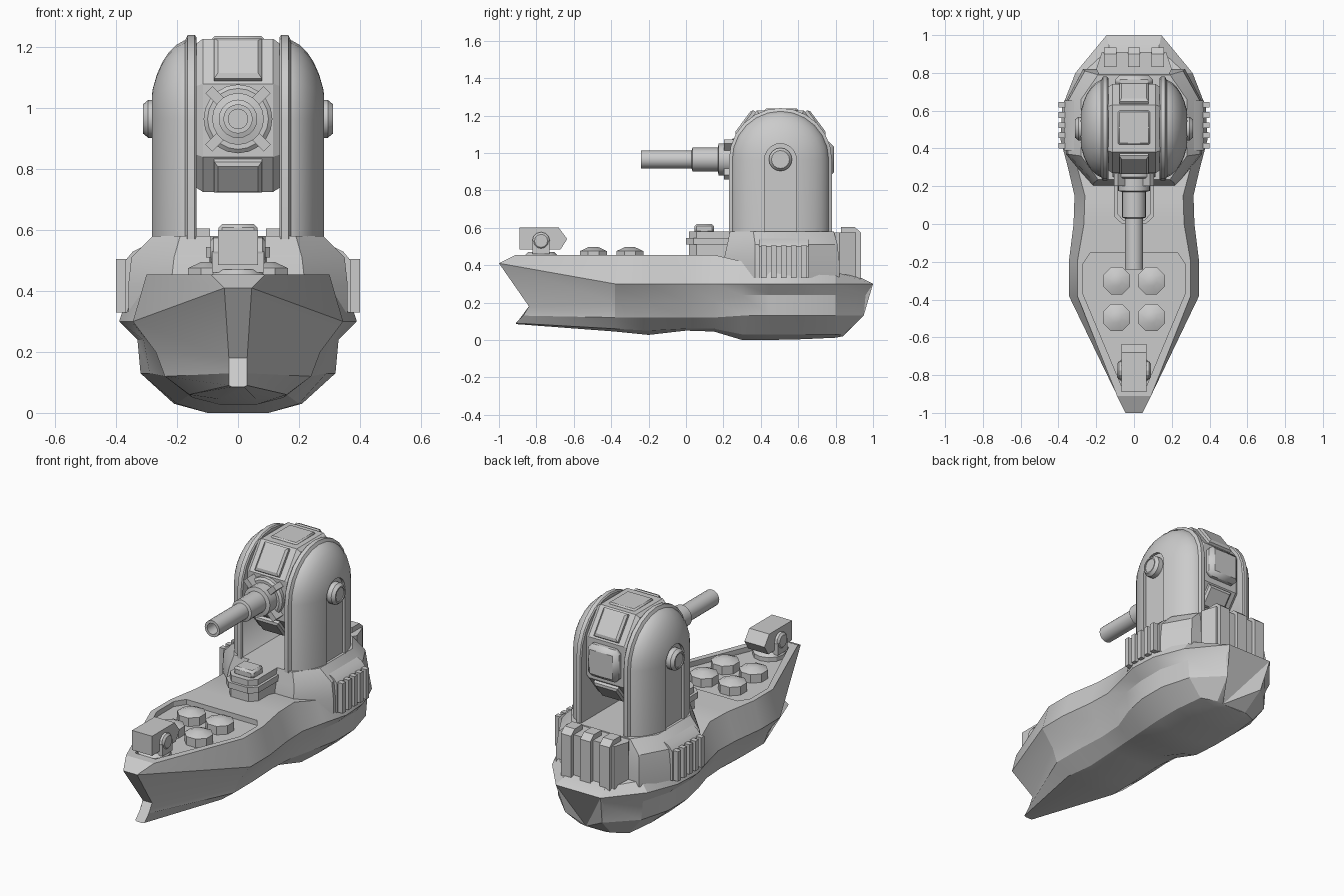
import bpy, bmesh
from math import sin, cos, pi

if "Cube" in bpy.data.objects:
    bpy.data.objects.remove(bpy.data.objects["Cube"])

CY, CZ = 0.505, 0.965   # turret pivot


def loft(name, rings, mirror=False):
    """Skin a list of equal-length rings, with capped ends."""
    bm = bmesh.new()
    rows = [[bm.verts.new(p) for p in r] for r in rings]
    n = len(rows[0])
    for a, b in zip(rows, rows[1:]):
        for i in range(n):
            j = (i + 1) % n
            bm.faces.new((a[i], a[j], b[j], b[i]))
    bm.faces.new(rows[0])
    bm.faces.new(rows[-1])
    bmesh.ops.remove_doubles(bm, verts=bm.verts, dist=1e-5)
    bmesh.ops.recalc_face_normals(bm, faces=bm.faces)
    me = bpy.data.meshes.new(name)
    bm.to_mesh(me)
    bm.free()
    ob = bpy.data.objects.new(name, me)
    bpy.context.collection.objects.link(ob)
    if mirror:
        m = ob.modifiers.new("mirror", 'MIRROR')
        m.use_mirror_merge = False
    return ob


def prism_x(name, pts, x0, x1, mirror=False):
    return loft(name, [[(x, y, z) for y, z in pts] for x in (x0, x1)], mirror)


def box(name, x0, x1, y0, y1, z0, z1, mirror=False, bevel=0):
    ob = prism_x(name, [(y0, z0), (y1, z0), (y1, z1), (y0, z1)], x0, x1, mirror)
    if bevel:
        b = ob.modifiers.new("bevel", 'BEVEL')
        b.width, b.segments = bevel, 1
    return ob


def lathe(name, prof, axis, centre, n, mirror=False, phase=0.0):
    """Revolve (radius, position) pairs about an axis through centre."""
    rings = []
    for r, t in prof:
        ring = []
        for i in range(n):
            a = 2 * pi * i / n + phase
            u, v = r * cos(a), r * sin(a)
            p = {'x': (t, u, v), 'y': (u, t, v), 'z': (u, v, t)}[axis]
            ring.append(tuple(c + q for c, q in zip(centre, p)))
        rings.append(ring)
    return loft(name, rings, mirror)


def cut(ob, cutter):
    m = ob.modifiers.new("cut", 'BOOLEAN')
    m.operation, m.object, m.solver = 'DIFFERENCE', cutter, 'EXACT'
    bpy.context.view_layer.objects.active = ob
    bpy.ops.object.modifier_apply(modifier="cut")
    bpy.data.objects.remove(cutter)


def arch(r, base, n=12):
    return [(CY - r, base)] + [(CY - r * cos(pi * i / n), CZ + r * sin(pi * i / n))
                               for i in range(n + 1)] + [(CY + r, base)]


def mirrored_outline(half, z):
    return [(x, y, z) for x, y in half] + [(-x, y, z) for x, y in reversed(half)]


# Hull: x,z of deck edge, sheer, knuckle, bilge, bottom, keel at each station
bow_y = [-.91, -1, -.84, -.87, -.91, -.91]
stern_y = [.93, 1, .96, .95, .84, .84]
ys = [bow_y, -.38, -.2, 0, .15, .3, .45, .62, .8, stern_y]
fore = [
    (.09, .455, .045, .41, .03, .18, .03, .13, .03, .09, .02, .085),
    (.30, .455, .345, .30, .27, .20, .24, .12, .16, .06, .06, .045),
    (.30, .455, .345, .30, .27, .20, .24, .12, .15, .05, .06, .027),
    (.265, .455, .32, .30, .27, .20, .23, .12, .15, .06, .07, .05),
    (.26, .455, .315, .30, .275, .21, .24, .12, .16, .06, .08, .045)]
aft = [
    (.30, .42, .35, .30, .31, .24, .29, .13, .20, .03, .10, 0),
    (.355, .41, .39, .30, .33, .24, .32, .13, .21, .03, .10, 0),
    (.345, .40, .38, .30, .33, .24, .32, .13, .21, .03, .10, .004),
    (.27, .36, .31, .30, .28, .24, .27, .13, .19, .03, .10, .012),
    (.13, .335, .145, .30, .14, .24, .12, .13, .10, .025, .06, .02)]
rings = []
for y, s in zip(ys, fore + aft):
    yl = y if isinstance(y, list) else [y] * 6
    right = [(s[2 * i], yl[i], s[2 * i + 1]) for i in range(6)]
    rings.append(right + [(-a, b, c) for a, b, c in reversed(right)])
hull = loft("hull", rings)
well = [(.23, -.15), (.27, -.21), (.27, -.37), (.065, -.86)]
cut(hull, loft("well_cutter", [mirrored_outline(well, z) for z in (.425, .6)]))

# Foredeck launch hatches
for x in (-.092, .092):
    for y in (-.3, -.495):
        lathe("deck_hatch", [(.078, .42), (.078, .475), (.03, .496)], 'z',
              (x, y, 0), 8, phase=pi / 8)

# Bow gun
prism_x("bow_gun_body", [(-.89, .485), (-.67, .485), (-.635, .54), (-.68, .6), (-.89, .6)],
        -.065, .065)
lathe("bow_gun_trunnion", [(.035, -.09), (.047, -.08), (.047, .08), (.035, .09)], 'x',
      (0, -.775, .53), 12)
box("bow_gun_cradle", -.085, .085, -.82, -.73, .46, .53)
lathe("bow_gun_mount", [(.09, .42), (.09, .45), (.07, .47)], 'z', (0, -.775, 0), 12)

# Superstructure base and stepped bridge
low = [(.22, .20), (.36, .37), (.36, .65), (.27, .82)]
mid = [(.21, .22), (.35, .37), (.35, .65), (.26, .81)]
top = [(.19, .235), (.28, .36), (.28, .66), (.19, .79)]
loft("superstructure", [mirrored_outline(p, z) for p, z in
                        ((low, .33), (low, .42), (mid, .51), (top, .58))])
for name, w, y0, z0, z1 in (("bridge_lower", .095, .015, .44, .51),
                            ("bridge_band", .105, 0, .51, .545),
                            ("bridge_roof", .09, .015, .545, .58)):
    half = [(w * .6, y0), (w, y0 + .04), (w, .27)]
    loft(name, [mirrored_outline(half, z) for z in (z0, z1)])
box("bridge_cabin", -.064, .064, .045, .15, .57, .62, bevel=.012)

# Domed side towers with arched recess, rim and pivot knob
steps = 8
dome = [[(.15 + .14 * sin(t), y, z) for y, z in arch(.262 * cos(t), .56)]
        for t in (pi / 2 * i / steps for i in range(steps))]
dome.append([(.29, CY, z) for y, z in arch(0, .56)])
tower = loft("side_tower", dome)
cut(tower, prism_x("slot_cutter", arch(.085, .5, 10), .266, .4))
tower.modifiers.new("mirror", 'MIRROR')
rim = [[(x, y, z) for y, z in arch(r, .57)]
       for x, r in ((.136, .255), (.136, .268), (.142, .275), (.165, .275), (.175, .255))]
loft("tower_rim", rim, True)
lathe("pivot_knob", [(.062, .25), (.062, .295), (.048, .312), (.04, .312), (.04, .306)], 'x',
      (0, CY, CZ), 16, True)

# Turret body between the towers
oct_pts = [(.27, 1.08), (.27, .84), (.36, .725), (.65, .725), (.74, .84), (.74, 1.08),
           (.63, 1.228), (.38, 1.228)]
inner = [(CY + (y - CY) * .94, CZ + (z - CZ) * .94) for y, z in oct_pts]
loft("turret_body", [[(x, y, z) for y, z in p] for x, p in
                     ((-.137, inner), (-.115, oct_pts), (.115, oct_pts), (.137, inner))])
box("turret_top_plate", -.085, .085, .42, .6, 1.2, 1.237, bevel=.008)


def slope_panel(name, a, b):
    """Raised panel on the slanted body face running a to b."""
    dy, dz = b[0] - a[0], b[1] - a[1]
    ln = (dy * dy + dz * dz) ** .5
    ny, nz = dz / ln, -dy / ln
    if ny * (a[0] - CY) + nz * (a[1] - CZ) < 0:
        ny, nz = -ny, -nz
    rings = []
    for d, w, t in ((-.02, .078, .06), (.015, .078, .06), (.025, .066, .14)):
        p, q = [(a[0] + dy * s + ny * d, a[1] + dz * s + nz * d) for s in (t, 1 - t)]
        rings.append([(-w, *p), (w, *p), (w, *q), (-w, *q)])
    loft(name, rings)


for i, j in ((0, 7), (5, 6), (1, 2), (3, 4)):
    slope_panel("turret_hatch", oct_pts[i], oct_pts[j])
box("turret_rear_pack", -.1, .1, .72, .79, .87, 1.06, bevel=.025)

# Main gun: stepped barrel with open bore, and four collar clamps
lathe("main_gun", [(.113, .28), (.113, .25), (.1, .24), (.085, .24), (.085, .175), (.063, .17),
                   (.063, .035), (.048, .03), (.048, -.24), (.032, -.24), (.032, -.12)], 'y',
      (0, 0, CZ), 20)
for k in range(4):
    c = box("collar_clamp", .07, .135, -.033, .033, -.016, .016)
    c.location = (0, .235, CZ)
    c.rotation_euler = (0, pi / 4 + k * pi / 2, 0)

# Side vents with fins
loft("side_vent", [[(.26, y, .57), (.345, y, .53), (.37, y, .5), (.37, y, .33), (.26, y, .33)]
                   for y in (.39, .655)], True)
for k in range(5):
    y = .4 + k * .054
    box("side_vent_fin", .36, .4, y, y + .03, .33, .505, True)

# Stern vent bank
half = [(.17, .76), (.2, .82), (.17, .91)]
loft("stern_vent", [mirrored_outline(half, z) for z in (.31, .575)])
for x in (-.125, 0, .125):
    prism_x("stern_vent_column", [(.83, .32), (.935, .32), (.935, .575), (.9, .605), (.83, .605)],
            x - .033, x + .033)

# Keep hard edges crisp, smooth the gentle curves
bpy.ops.object.select_all(action='SELECT')
bpy.context.view_layer.objects.active = hull
bpy.ops.object.shade_smooth_by_angle(angle=pi / 7)
